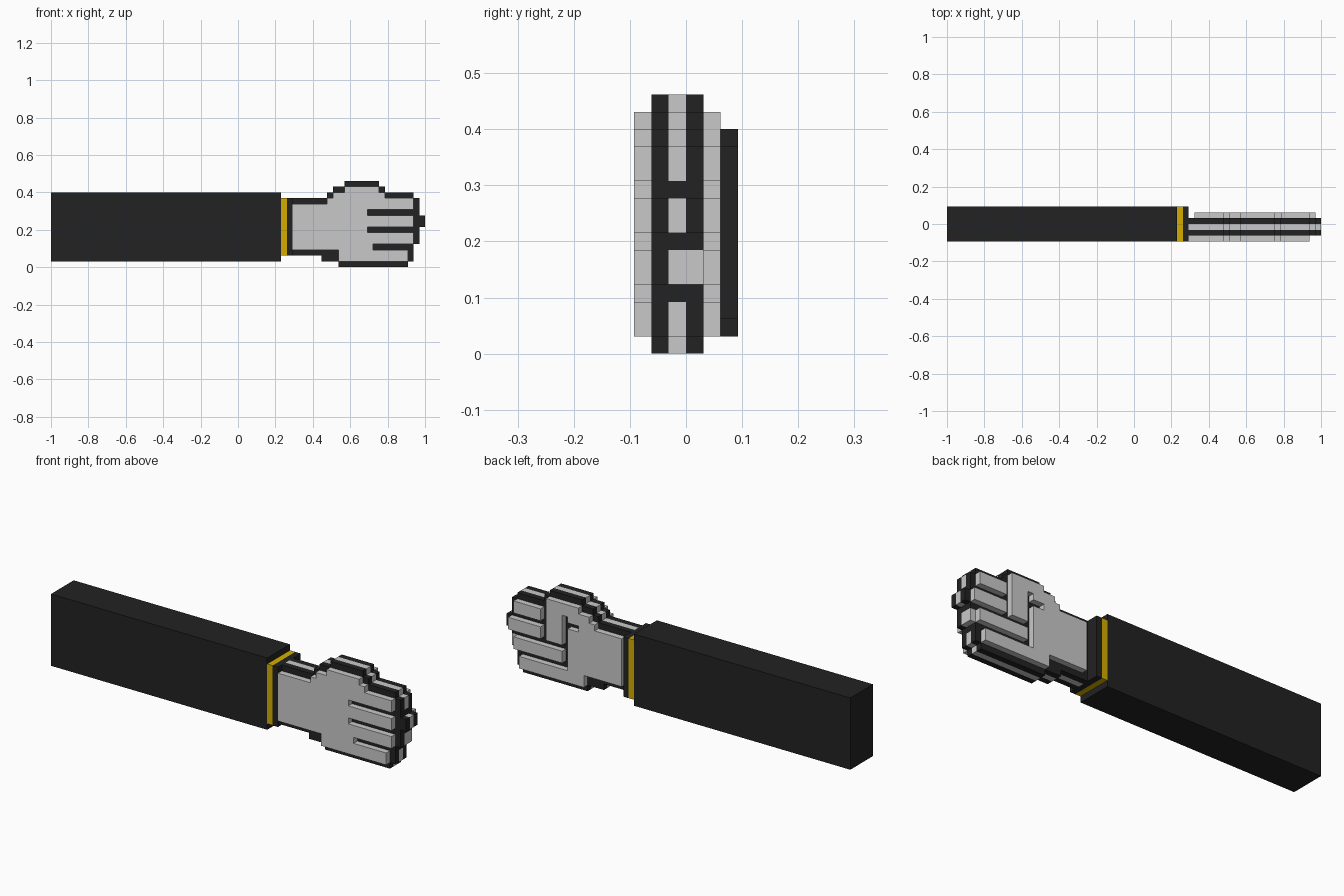
import bpy, bmesh
from mathutils import Vector

if "Cube" in bpy.data.objects:
    bpy.data.objects.remove(bpy.data.objects["Cube"])

V = 2 / 65                      # one block of the grid


def material(name, col):
    m = bpy.data.materials.new(name)
    m.diffuse_color = (*col, 1)
    m.use_nodes = True
    m.node_tree.nodes["Principled BSDF"].inputs["Base Color"].default_value = m.diffuse_color
    return m


BLACK = material("black_cloth", (0.016, 0.016, 0.016))
GRAY = material("light_gray", (0.584, 0.584, 0.584))
GOLD = material("gold_yellow", (0.66, 0.42, 0.0))


def pos(i, j, k):
    """Block coordinates to world: i along x, j along y (centred), k up."""
    return Vector((i * V - 1, j * V, k * V))


def finish(name, bm, mats):
    me = bpy.data.meshes.new(name)
    bm.to_mesh(me)
    bm.free()
    for m in mats:
        me.materials.append(m)
    bpy.context.collection.objects.link(bpy.data.objects.new(name, me))


def box(name, lo, hi, mat):
    bm = bmesh.new()
    a, b = pos(*lo), pos(*hi)
    for v in bmesh.ops.create_cube(bm, size=1)["verts"]:
        v.co = Vector([b[n] if v.co[n] > 0 else a[n] for n in range(3)])
    finish(name, bm, [mat])


# sleeve and its two cuff rings
box("sleeve", (0, -3, 1), (40, 3, 13), BLACK)
box("cuff_stripe", (40, -3, 2), (41, 3, 12), GOLD)
box("cuff_end", (41, -3, 2), (42, 3, 12), BLACK)


def cells(rects):
    """Union of rectangles (x0, x1, z0, z1) as a set of blocks."""
    return {(i, k) for x0, x1, z0, z1 in rects
            for i in range(x0, x1) for k in range(z0, z1)}


# hand outline, shared by the three core layers
outline = cells([(42, 47, 2, 12), (47, 48, 1, 12), (48, 49, 1, 13),
                 (49, 50, 1, 14), (50, 51, 0, 14), (51, 57, 0, 15),
                 (57, 58, 0, 14), (58, 62, 0, 13), (62, 63, 1, 13),
                 (63, 64, 4, 12), (64, 65, 7, 9)])
# inset face of the hand, with slots between the fingers
face = cells([(42, 48, 3, 11), (48, 49, 3, 12), (49, 50, 3, 13),
              (50, 51, 1, 13), (51, 57, 1, 14), (57, 58, 1, 13),
              (58, 62, 1, 12), (62, 63, 4, 12)])
slots = cells([(55, 65, 9, 10), (55, 65, 6, 7), (56, 65, 3, 4)])
back_of_hand = face - slots
# palm side: folded thumb, creases around it, longer middle finger
thumb = cells([(54, 57, 7, 14)])
creases = cells([(53, 54, 3, 12), (51, 53, 10, 11), (57, 58, 7, 14),
                 (54, 55, 3, 4), (54, 55, 6, 7), (55, 56, 3, 4), (42, 43, 0, 15)])
palm = ((face - slots - creases) | thumb | cells([(63, 64, 7, 9)]))

# stack the layers from front to back: 0 is black, 1 is gray
blocks = {}
for i, k in back_of_hand:
    blocks[i, -3, k] = 1
for i, k in outline:
    blocks[i, -2, k] = 0
    blocks[i, -1, k] = 0 if (i, k) in slots else 1
    blocks[i, 0, k] = 1 if i == 63 and k in (4, 5) else 0
for i, k in palm:
    blocks[i, 1, k] = 1

# hand skin: only faces that are open to the air
bm = bmesh.new()
verts = {}


def vert(c):
    if c not in verts:
        verts[c] = bm.verts.new(pos(*c))
    return verts[c]


for cell, mat in blocks.items():
    for axis in range(3):
        for side in (0, 1):
            near = list(cell)
            near[axis] += 2 * side - 1
            if tuple(near) in blocks:
                continue
            u, w = (axis + 1) % 3, (axis + 2) % 3
            loop = []
            for du, dw in ((0, 0), (1, 0), (1, 1), (0, 1)):
                c = list(cell)
                c[axis] += side
                c[u] += du
                c[w] += dw
                loop.append(vert(tuple(c)))
            f = bm.faces.new(loop if side else loop[::-1])
            f.material_index = mat
finish("hand", bm, [BLACK, GRAY])
